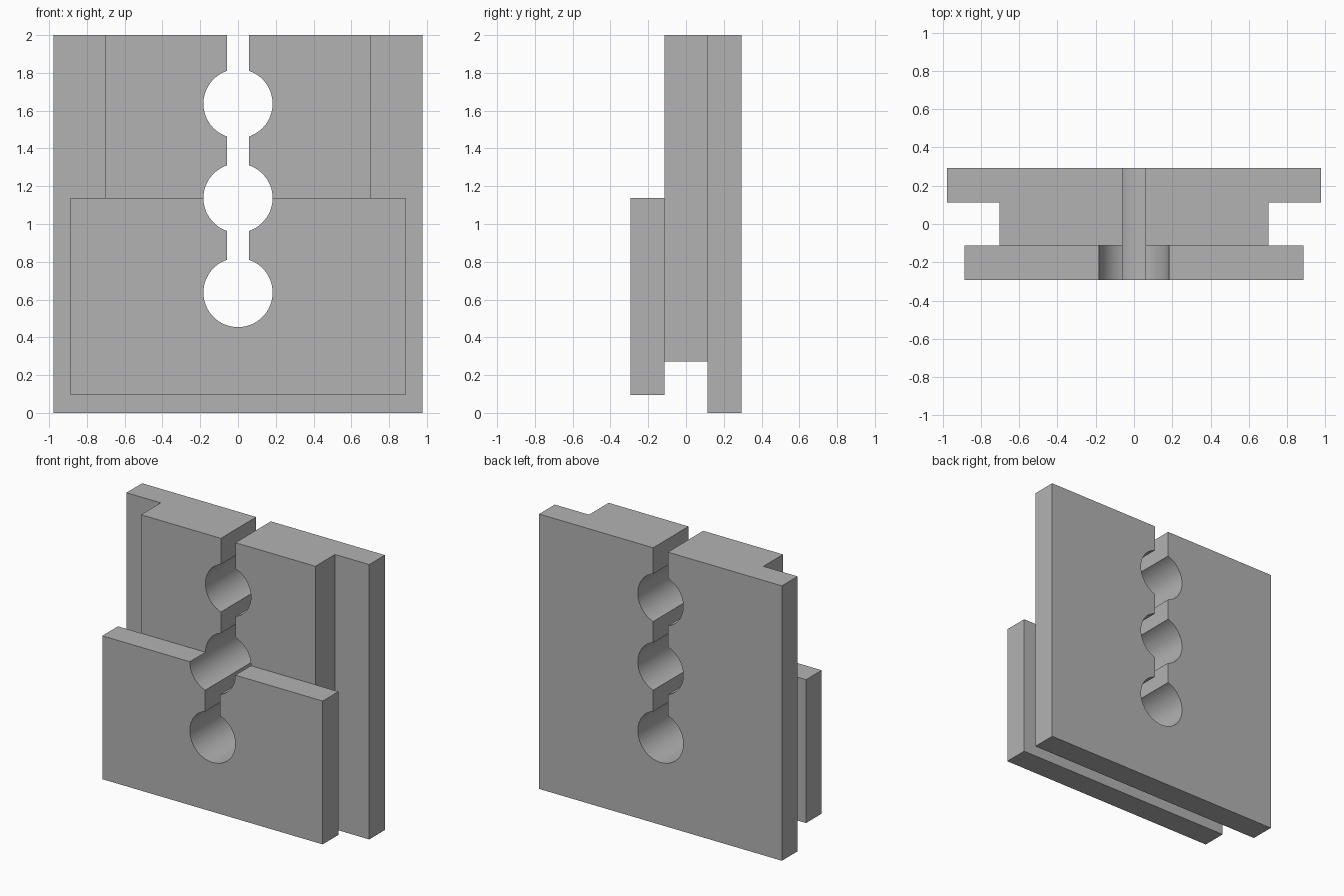
import bpy
from math import radians

cube = bpy.data.objects.get("Cube")
if cube:
    bpy.data.objects.remove(cube, do_unlink=True)

grey = bpy.data.materials.new("plain grey")
grey.use_nodes = True
colour = (0.45, 0.45, 0.45, 1)
grey.diffuse_color = colour
grey.node_tree.nodes["Principled BSDF"].inputs["Base Color"].default_value = colour


def box(name, half_width, y0, y1, z0, z1):
    """Box centred on x, spanning the given depth and height."""
    bpy.ops.mesh.primitive_cube_add(size=1, location=(0, (y0 + y1) / 2, (z0 + z1) / 2))
    ob = bpy.context.object
    ob.name = name
    ob.scale = (2 * half_width, y1 - y0, z1 - z0)
    bpy.ops.object.transform_apply(location=True, rotation=True, scale=True)
    ob.data.materials.append(grey)
    return ob


def combine(target, tool, operation):
    """Apply a boolean and discard the tool object."""
    mod = target.modifiers.new(operation, "BOOLEAN")
    mod.object, mod.operation, mod.solver = tool, operation, "EXACT"
    bpy.ops.object.select_all(action="DESELECT")
    bpy.context.view_layer.objects.active = target
    target.select_set(True)
    bpy.ops.object.modifier_apply(modifier=mod.name)
    bpy.data.objects.remove(tool, do_unlink=True)


OUTER, INNER = 0.293, 0.113          # half depths of the whole block and of the core
HOLE_Z, SPACING, RADIUS = 0.637, 0.5, 0.183

# Back plate, narrower core and short front plate as one solid
block = box("keyhole_block", 0.977, INNER, OUTER, 0, 2)
combine(block, box("core", 0.702, -INNER, INNER, 0.273, 2), "UNION")
combine(block, box("front_plate", 0.887, -OUTER, -INNER, 0.095, 1.138), "UNION")

# Open slot from the lowest hole to the top
combine(block, box("slot_cutter", 0.059, -1, 1, HOLE_Z, 2.5), "DIFFERENCE")

# Three round holes along the slot
for i in range(3):
    bpy.ops.mesh.primitive_cylinder_add(vertices=96, radius=RADIUS, depth=2,
                                        location=(0, 0, HOLE_Z + i * SPACING),
                                        rotation=(radians(90), 0, 0))
    hole = bpy.context.object
    hole.data.materials.append(grey)
    combine(block, hole, "DIFFERENCE")

bpy.ops.object.shade_smooth_by_angle(angle=radians(25))
